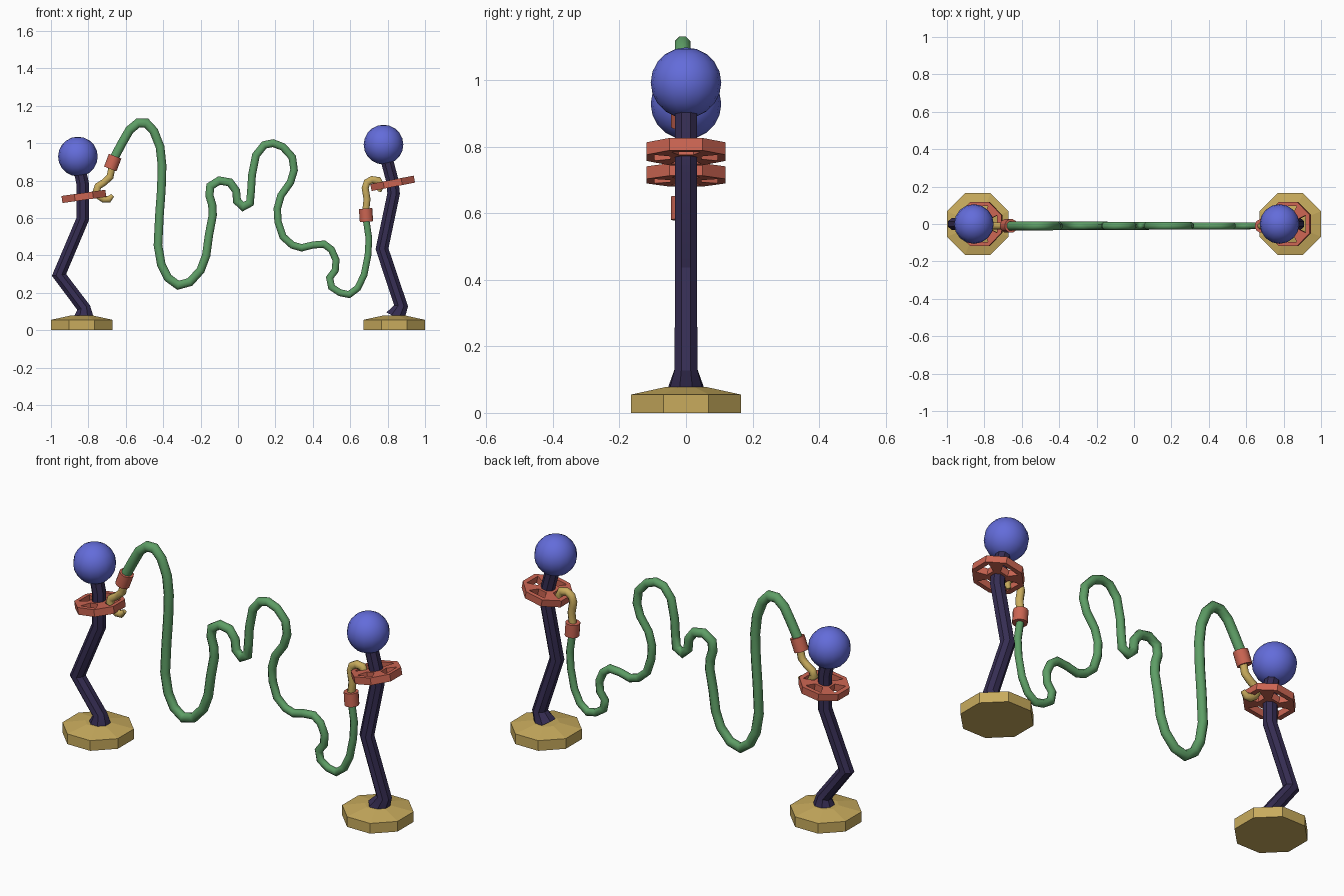
import bpy, bmesh, math
from mathutils import Vector, Matrix

if "Cube" in bpy.data.objects:
    bpy.data.objects.remove(bpy.data.objects["Cube"])


def material(name, rgb):
    m = bpy.data.materials.new(name)
    m.diffuse_color = (*rgb, 1)
    m.use_nodes = True
    m.node_tree.nodes["Principled BSDF"].inputs["Base Color"].default_value = m.diffuse_color
    return m


BLUE = material("ball blue", (0.125, 0.15, 0.70))
RED = material("terracotta red", (0.60, 0.13, 0.085))
GREEN = material("rope green", (0.11, 0.34, 0.13))
GOLD = material("brass gold", (0.58, 0.41, 0.11))
DARK = material("dark violet", (0.036, 0.026, 0.085))


def finish(bm, name, mat, smooth=0):
    bmesh.ops.recalc_face_normals(bm, faces=bm.faces)
    me = bpy.data.meshes.new(name)
    bm.to_mesh(me)
    bm.free()
    me.materials.append(mat)
    ob = bpy.data.objects.new(name, me)
    bpy.context.collection.objects.link(ob)
    if smooth:
        bpy.ops.object.select_all(action='DESELECT')
        ob.select_set(True)
        bpy.context.view_layer.objects.active = ob
        bpy.ops.object.shade_smooth_by_angle(angle=math.radians(smooth))
    return ob


def skin(bm, rings):
    """Join rings of vertices into a capped tube."""
    for a, b in zip(rings, rings[1:]):
        n = len(a)
        for i in range(n):
            bm.faces.new((a[i], a[(i + 1) % n], b[(i + 1) % n], b[i]))
    bm.faces.new(rings[0])
    bm.faces.new(rings[-1])


def tube(name, path, radii, mat, y=0.0, sides=8, smooth=50):
    """Mitred tube along (x, z) points; radii is one value per point."""
    bm = bmesh.new()
    pts = [Vector((x, y, z)) for x, z in path]
    rings = []
    for i, p in enumerate(pts):
        d0 = (p - pts[max(i - 1, 0)]).normalized()
        d1 = (pts[min(i + 1, len(pts) - 1)] - p).normalized()
        t = (d0 + d1).normalized()
        side = Vector((0, 1, 0))
        miter = 1 / max(0.75, max(t.dot(d0), t.dot(d1)))
        n = t.cross(side) * miter
        rings.append([bm.verts.new(p + radii[i] * (math.cos(a) * n + math.sin(a) * side))
                      for a in (2 * math.pi * (k + 0.5) / sides for k in range(sides))])
    skin(bm, rings)
    return finish(bm, name, mat, smooth)


def base(name, x):
    bm = bmesh.new()
    rings = []
    for apothem, z in ((0.165, 0), (0.165, 0.055), (0.06, 0.078)):
        r = apothem / math.cos(math.pi / 8)
        rings.append([bm.verts.new((x + r * math.cos(a), r * math.sin(a), z))
                      for a in (math.pi / 8 + k * math.pi / 4 for k in range(8))])
    skin(bm, rings)
    finish(bm, name, GOLD)


def ring_plate(name, x, z, tilt):
    """Octagonal plate with four openings facing the axes."""
    bm = bmesh.new()
    h = 0.019

    def loop(r, half, zz):
        return [bm.verts.new((r * math.cos(a), r * math.sin(a), zz))
                for a in (math.radians(90 * q + s * half) for q in range(4) for s in (-1, 1))]

    layers = [[loop(0.052, 26, s), loop(0.106, 26, s), loop(0.128, 22.5, s)] for s in (-h, h)]
    for inner, mid, outer in layers:
        bm.faces.new(inner)
        for i in range(8):
            j = (i + 1) % 8
            bm.faces.new((mid[i], mid[j], outer[j], outer[i]))
            if i % 2:  # spokes on the diagonals only
                bm.faces.new((inner[i], inner[j], mid[j], mid[i]))
    (li, lm, lo), (ui, um, uo) = layers
    for i in range(8):
        j = (i + 1) % 8
        bm.faces.new((lo[i], lo[j], uo[j], uo[i]))
        if i % 2 == 0:  # walls of each opening
            for a, b in (((li[i], li[j]), (ui[j], ui[i])), ((lm[i], lm[j]), (um[j], um[i])),
                         ((li[i], lm[i]), (um[i], ui[i])), ((li[j], lm[j]), (um[j], ui[j]))):
                bm.faces.new(a + b)
    bm.transform(Matrix.Translation((x, 0, z)) @ Matrix.Rotation(-math.radians(tilt), 4, 'Y'))
    finish(bm, name, RED)


def ball(name, x, z):
    bm = bmesh.new()
    bmesh.ops.create_uvsphere(bm, u_segments=16, v_segments=10, radius=0.106,
                              matrix=Matrix.Translation((x, 0, z)))
    finish(bm, name, BLUE, 60)


# Posts: base, bent stem, ball and tilted plate
STEM_R = [0.057, 0.037, 0.036, 0.036, 0.036, 0.036]
base("left_base", -0.835)
tube("left_stem", [(-0.825, 0.07), (-0.825, 0.12), (-0.957, 0.295), (-0.83, 0.595),
                   (-0.83, 0.78), (-0.855, 0.90)], STEM_R, DARK, smooth=25)
ball("left_ball", -0.856, 0.928)
ring_plate("left_plate", -0.824, 0.715, 8)

base("right_base", 0.835)
tube("right_stem", [(0.84, 0.07), (0.872, 0.13), (0.77, 0.435), (0.832, 0.73),
                    (0.825, 0.80), (0.785, 0.95)], STEM_R, DARK, smooth=25)
ball("right_ball", 0.778, 0.992)
ring_plate("right_plate", 0.827, 0.785, 11)

# Rope, slightly thinner towards the right
ROPE = [(-.66, .925), (-.62, 1.0), (-.58, 1.07), (-.535, 1.107), (-.49, 1.107), (-.45, 1.064),
        (-.417, .98), (-.406, .88), (-.41, .75), (-.42, .615), (-.428, .455), (-.41, .35),
        (-.375, .28), (-.32, .24), (-.257, .257), (-.20, .32), (-.17, .40), (-.155, .51),
        (-.135, .615), (-.138, .67), (-.153, .72), (-.148, .77), (-.10, .80), (-.043, .79),
        (-.01, .745), (-.005, .69), (.027, .66), (.064, .68), (.07, .75), (.075, .83),
        (.096, .935), (.14, .99), (.187, 1.0), (.24, .98), (.29, .925), (.30, .855),
        (.28, .79), (.23, .72), (.21, .65), (.214, .58), (.24, .50), (.29, .455),
        (.34, .44), (.40, .455), (.46, .46), (.50, .43), (.524, .375), (.52, .32),
        (.49, .28), (.50, .23), (.545, .20), (.594, .19), (.64, .225), (.674, .295),
        (.695, .40), (.70, .49), (.685, .59)]
Y = -0.01
tube("rope", ROPE, [0.026 - 0.007 * i / (len(ROPE) - 1) for i in range(len(ROPE))], GREEN, Y)

# Ferrules at the rope ends
tube("left_ferrule", [(-0.683, 0.862), (-0.657, 0.93)], [0.037] * 2, RED, Y, 12, 40)
tube("right_ferrule", [(0.687, 0.58), (0.682, 0.65)], [0.037] * 2, RED, Y, 12, 40)

# Hooks passing through the plates
HOOK_R = [0.02] * 7 + [0.018, 0.011]
tube("left_hook", [(-.674, .87), (-.684, .82), (-.716, .79), (-.748, .77), (-.757, .745),
                   (-.74, .715), (-.717, .70), (-.69, .70), (-.67, .72)], HOOK_R, GOLD, Y)
tube("right_hook", [(.683, .64), (.69, .70), (.685, .73), (.68, .76), (.69, .79),
                    (.716, .805), (.75, .80), (.765, .77), (.755, .74)], HOOK_R, GOLD, Y)
